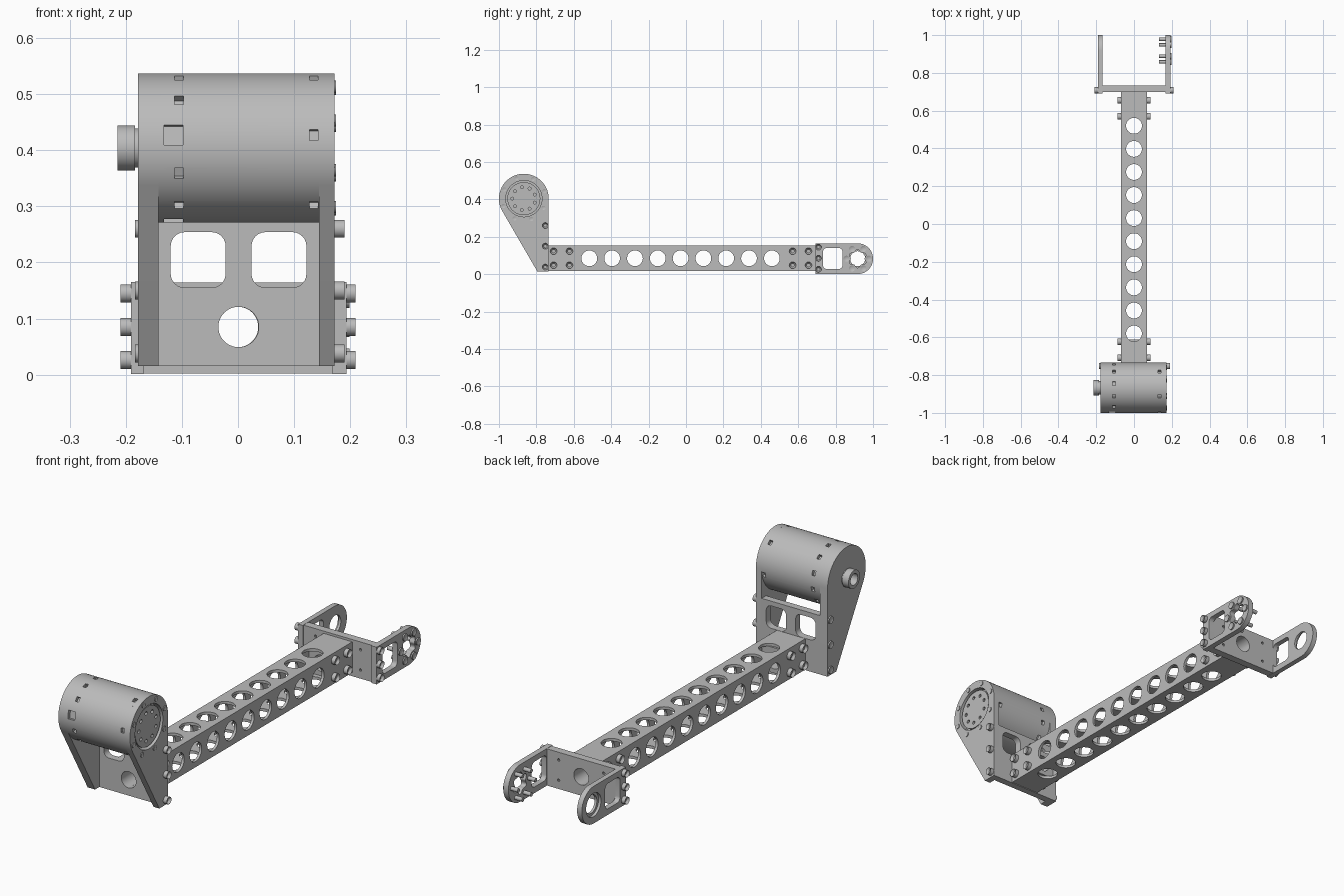
import bpy, bmesh
from math import sin, cos, pi, radians
from mathutils import Matrix, Vector

if "Cube" in bpy.data.objects:
    bpy.data.objects.remove(bpy.data.objects["Cube"])

metal = bpy.data.materials.new("grey_metal")
metal.use_nodes = True
GREY = (0.5, 0.5, 0.5, 1)
metal.diffuse_color = GREY
metal.node_tree.nodes["Principled BSDF"].inputs["Base Color"].default_value = GREY
parts = []

# Axis frames: profile u, v directions and the extrusion direction
FRAMES = {
    "x": Matrix(((0, 0, 1), (1, 0, 0), (0, 1, 0))),
    "y": Matrix(((1, 0, 0), (0, 0, -1), (0, 1, 0))),
    "z": Matrix.Identity(3),
}


def arc(u, v, r, start=0, end=360, n=40):
    count = n if end - start == 360 else n + 1
    step = radians(end - start) / n
    return [(u + r * cos(radians(start) + i * step),
             v + r * sin(radians(start) + i * step)) for i in range(count)]


def rect(u0, u1, v0, v1, r=0):
    if r == 0:
        return [(u0, v0), (u1, v0), (u1, v1), (u0, v1)]
    corners = [(u1 - r, v1 - r), (u0 + r, v1 - r), (u0 + r, v0 + r), (u1 - r, v0 + r)]
    return [p for i, (u, v) in enumerate(corners)
            for p in arc(u, v, r, i * 90, i * 90 + 90, 6)]


def plate(name, axis, lo, hi, *loops):
    """Extrude an outline with holes between lo and hi along an axis."""
    curve = bpy.data.curves.new(name, "CURVE")
    curve.dimensions = "2D"
    curve.fill_mode = "BOTH"
    curve.extrude = (hi - lo) / 2
    for loop in loops:
        spline = curve.splines.new("POLY")
        spline.points.add(len(loop) - 1)
        for point, (u, v) in zip(spline.points, loop):
            point.co = (u, v, 0, 1)
        spline.use_cyclic_u = True
    temp = bpy.data.objects.new(name, curve)
    bpy.context.collection.objects.link(temp)
    mesh = bpy.data.meshes.new_from_object(
        temp.evaluated_get(bpy.context.evaluated_depsgraph_get()))
    bpy.data.objects.remove(temp)
    centre = Vector([(lo + hi) / 2 if a == axis else 0 for a in "xyz"])
    mesh.transform(Matrix.Translation(centre) @ FRAMES[axis].to_4x4())
    return add(name, mesh)


def add(name, mesh):
    bm = bmesh.new()
    bm.from_mesh(mesh)
    bmesh.ops.remove_doubles(bm, verts=bm.verts, dist=0.00001)
    bmesh.ops.recalc_face_normals(bm, faces=bm.faces)
    bm.to_mesh(mesh)
    bm.free()
    mesh.materials.clear()
    mesh.materials.append(metal)
    obj = bpy.data.objects.new(name, mesh)
    bpy.context.collection.objects.link(obj)
    parts.append(obj)
    return obj


def bolt(name, side, x, y, z, r=0.018, height=0.018):
    """Socket-head bolt whose head points out along side * x."""
    bm = bmesh.new()
    bmesh.ops.create_cone(bm, cap_ends=True, segments=24, radius1=r, radius2=r,
                          depth=height, matrix=Matrix.Translation((0, 0, height / 2)))
    top = max(bm.faces, key=lambda f: f.calc_center_median().z)
    bmesh.ops.inset_region(bm, faces=[top], thickness=r * 0.45)
    bmesh.ops.translate(bm, verts=top.verts, vec=(0, 0, -height * 0.6))
    bm.transform(Matrix.Translation((x, y, z)) @ Matrix.Rotation(side * pi / 2, 4, "Y"))
    mesh = bpy.data.meshes.new(name)
    bm.to_mesh(mesh)
    bm.free()
    add(name, mesh)


# Motor bracket side plates
MY, MZ, MR = -0.867, 0.404, 0.133
cheek = arc(MY, MZ, MR, 0, 210, 64) + [(-0.795, 0.015), (-0.734, 0.015)]
plate("right_motor_plate", "x", -0.178, -0.142, cheek)
plate("left_motor_plate", "x", 0.144, 0.172, cheek, arc(MY, MZ, 0.097, n=64))

# Cross plate with two windows and a round hole
plate("motor_cross_plate", "y", -0.765, -0.734,
      rect(-0.142, 0.144, 0.015, 0.275),
      rect(-0.12, -0.022, 0.155, 0.254, 0.025),
      rect(0.024, 0.122, 0.155, 0.254, 0.025),
      arc(0.001, 0.085, 0.036))

# Motor drum with slots cut into its skin
drum = plate("motor_drum", "x", -0.142, 0.144, arc(MY, MZ, MR, n=96))
bm = bmesh.new()
for x, step, first in ((-0.105, 30, -10), (0.135, 60, -10)):
    for angle in range(first, first + 360, step):
        spin = Matrix.Rotation(radians(angle), 4, "X")
        big = x < 0 and angle in (-10, 80)
        size = (0.034 if big else 0.016, 0.03, 0.036 if big else 0.02)
        place = Matrix.Translation((x - (0.01 if big else 0), MY, MZ)) @ spin
        bmesh.ops.create_cube(bm, size=1, matrix=place @ Matrix.Translation((0, -MR, 0))
                              @ Matrix.Diagonal((*size, 1)))
mesh = bpy.data.meshes.new("slot_cutter")
bm.to_mesh(mesh)
bm.free()
cutter = bpy.data.objects.new("slot_cutter", mesh)
bpy.context.collection.objects.link(cutter)
cutter.hide_render = True
cutter.hide_set(True)
cut = drum.modifiers.new("slots", "BOOLEAN")
cut.operation = "DIFFERENCE"
cut.solver = "EXACT"
cut.object = cutter
bpy.context.view_layer.update()
cut_mesh = bpy.data.meshes.new_from_object(
    drum.evaluated_get(bpy.context.evaluated_depsgraph_get()))
drum.modifiers.clear()
drum.data = cut_mesh
bpy.data.objects.remove(cutter)

# Motor face, its screws and the output shaft
face_holes = [arc(MY + 0.062 * cos(a), MZ + 0.062 * sin(a), 0.008, n=12)
              for a in [radians(20 + 40 * i) for i in range(9)]]
plate("motor_face", "x", 0.144, 0.166, arc(MY, MZ, 0.088, n=64), *face_holes)
for i in range(8):
    a = radians(20 + 45 * i)
    bolt("motor_screw", 1, 0.172, MY + 0.116 * cos(a), MZ + 0.116 * sin(a), 0.011, 0.003)
plate("shaft_neck", "x", -0.184, -0.178, arc(MY, MZ, 0.035))
plate("shaft", "x", -0.215, -0.184, arc(MY, MZ, 0.04), arc(MY, MZ, 0.025))

# Bracket edge bolts
for z in (0.038, 0.15, 0.26):
    bolt("bracket_bolt", 1, 0.172, -0.752, z, 0.016)
    bolt("bracket_bolt", -1, -0.178, -0.752, z, 0.016, 0.006)

# Hollow square beam with lightening holes
side_holes = [arc(-0.517 + 0.122 * i, 0.085, 0.042) for i in range(9)]
top_holes = [arc(0, -0.58 + 0.1222 * i, 0.042) for i in range(10)]
for name, x in (("beam_right_wall", -0.07), ("beam_left_wall", 0.058)):
    plate(name, "x", x, x + 0.012, rect(-0.734, 0.7, 0.018, 0.154), *side_holes)
for name, z in (("beam_bottom_wall", 0.018), ("beam_top_wall", 0.142)):
    plate(name, "z", z, z + 0.012, rect(-0.058, 0.058, -0.734, 0.7), *top_holes)

# End plugs inside the beam and the bolts holding them
for y0, y1 in ((-0.734, -0.612), (0.58, 0.7)):
    plate("beam_plug", "y", y0, y1, rect(-0.058, 0.058, 0.03, 0.142),
          arc(0, 0.085, 0.036))
for y in (-0.708, -0.623, 0.57, 0.655):
    for z in (0.048, 0.123):
        for side in (-1, 1):
            bolt("beam_bolt", side, side * 0.07, y, z)

# Fork: cross plate and two rounded arms
FY, FZ = 0.918, 0.083
plate("fork_cross_plate", "y", 0.698, 0.732, rect(-0.17, 0.17, 0.002, 0.164),
      arc(0, 0.085, 0.036),
      *[arc(x, z, 0.006, n=10) for x in (-0.11, 0.11) for z in (0.04, 0.13)])
arm = arc(FY, FZ, 0.082, -90, 90) + [(0.692, 0.165), (0.692, 0.001)]
window = rect(0.733, 0.837, 0.028, 0.14, 0.02)
lobed = [(FY + (0.043 - 0.006 * cos(6 * a)) * cos(a),
          FZ + (0.043 - 0.006 * cos(6 * a)) * sin(a))
         for a in [2 * pi * i / 72 for i in range(72)]]
plate("fork_left_arm", "x", 0.168, 0.193, arm, window, lobed)
plate("fork_right_arm_inner", "x", -0.179, -0.168, arm, window, arc(FY, FZ, 0.04))
plate("fork_right_arm_outer", "x", -0.191, -0.179, arm, window, arc(FY, FZ, 0.052))

# Fork bolts
for z in (0.026, 0.085, 0.145):
    for side in (-1, 1):
        bolt("fork_bolt", side, side * 0.191, 0.708, z, 0.016)
for i in range(6):
    y, z = FY + 0.06 * cos(i * pi / 3), FZ + 0.06 * sin(i * pi / 3)
    bolt("hub_bolt", 1, 0.193, y, z, 0.016, 0.006)
    plate("hub_bolt_tip", "x", 0.133, 0.17, arc(y, z, 0.009, n=16))

# Smooth round walls, keep edges crisp
bpy.ops.object.select_all(action="DESELECT")
for obj in parts:
    obj.select_set(True)
bpy.context.view_layer.objects.active = parts[0]
bpy.ops.object.shade_smooth_by_angle(angle=radians(30))
